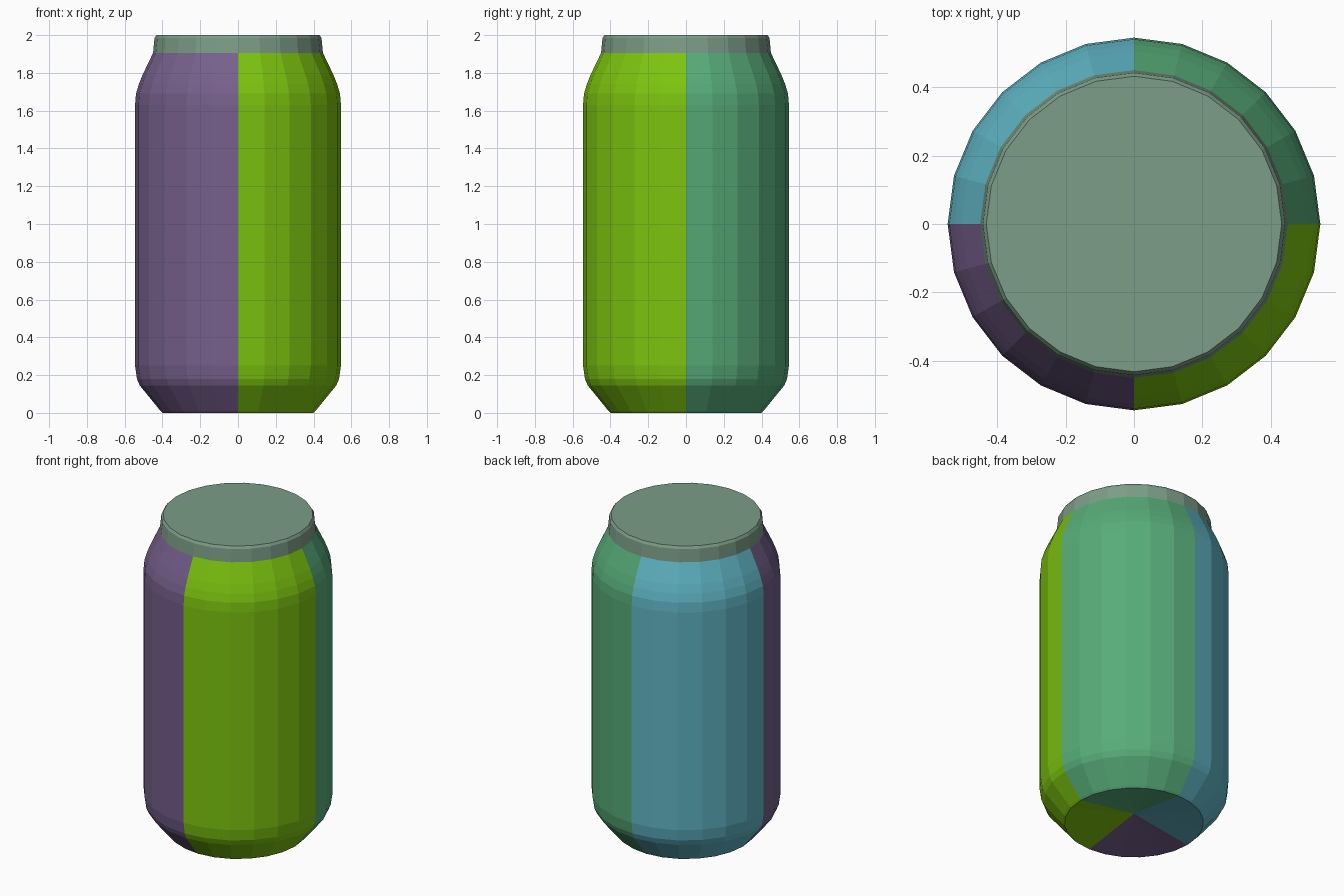
import bpy, bmesh, math

SIDES = 24

cube = bpy.data.objects.get("Cube")
if cube:
    bpy.data.objects.remove(cube, do_unlink=True)


def material(name, rgb):
    """Flat material from 0-255 display colour, stored as linear."""
    lin = [((c / 255 + 0.055) / 1.055) ** 2.4 for c in rgb]
    mat = bpy.data.materials.new(name)
    mat.use_nodes = True
    mat.diffuse_color = (*lin, 1)
    mat.node_tree.nodes["Principled BSDF"].inputs["Base Color"].default_value = (*lin, 1)
    return mat


def lathe(name, profile, mats):
    """Spin a radius/height profile around z; zero radius closes the end."""
    bm = bmesh.new()
    verts = [bm.verts.new((r, 0, z)) for r, z in profile]
    edges = [bm.edges.new(pair) for pair in zip(verts, verts[1:])]
    bmesh.ops.spin(bm, geom=verts + edges, cent=(0, 0, 0), axis=(0, 0, 1),
                   angle=math.tau, steps=SIDES, use_merge=True)
    bmesh.ops.remove_doubles(bm, verts=bm.verts, dist=0.0005)
    bmesh.ops.recalc_face_normals(bm, faces=bm.faces)
    mesh = bpy.data.meshes.new(name)
    bm.to_mesh(mesh)
    bm.free()
    for mat in mats:
        mesh.materials.append(mat)
    obj = bpy.data.objects.new(name, mesh)
    bpy.context.collection.objects.link(obj)
    return obj


purple = material("muted purple", (118, 96, 140))
lime = material("lime green", (124, 196, 15))
green = material("sea green", (87, 172, 121))
blue = material("sky blue", (95, 180, 196))
grey = material("grey green", (124, 157, 135))

# Can body: dished base, bevelled foot, straight wall, rounded shoulder
body = lathe("can_body", [
    (0, 0.06), (0.4, 0), (0.41, 0.01), (0.52, 0.145), (0.535, 0.18), (0.545, 0.25),
    (0.545, 1.63), (0.54, 1.69), (0.525, 1.74), (0.505, 1.79), (0.45, 1.905)],
    [purple, lime, blue, green])

# One colour for each quarter of the body
for face in body.data.polygons:
    face.material_index = (face.center.x > 0) + 2 * (face.center.y > 0)

# Lid: slightly tapered band with a softened rim and flat top
lathe("can_lid", [(0.45, 1.903), (0.442, 1.985), (0.432, 2), (0, 2)], [grey])
